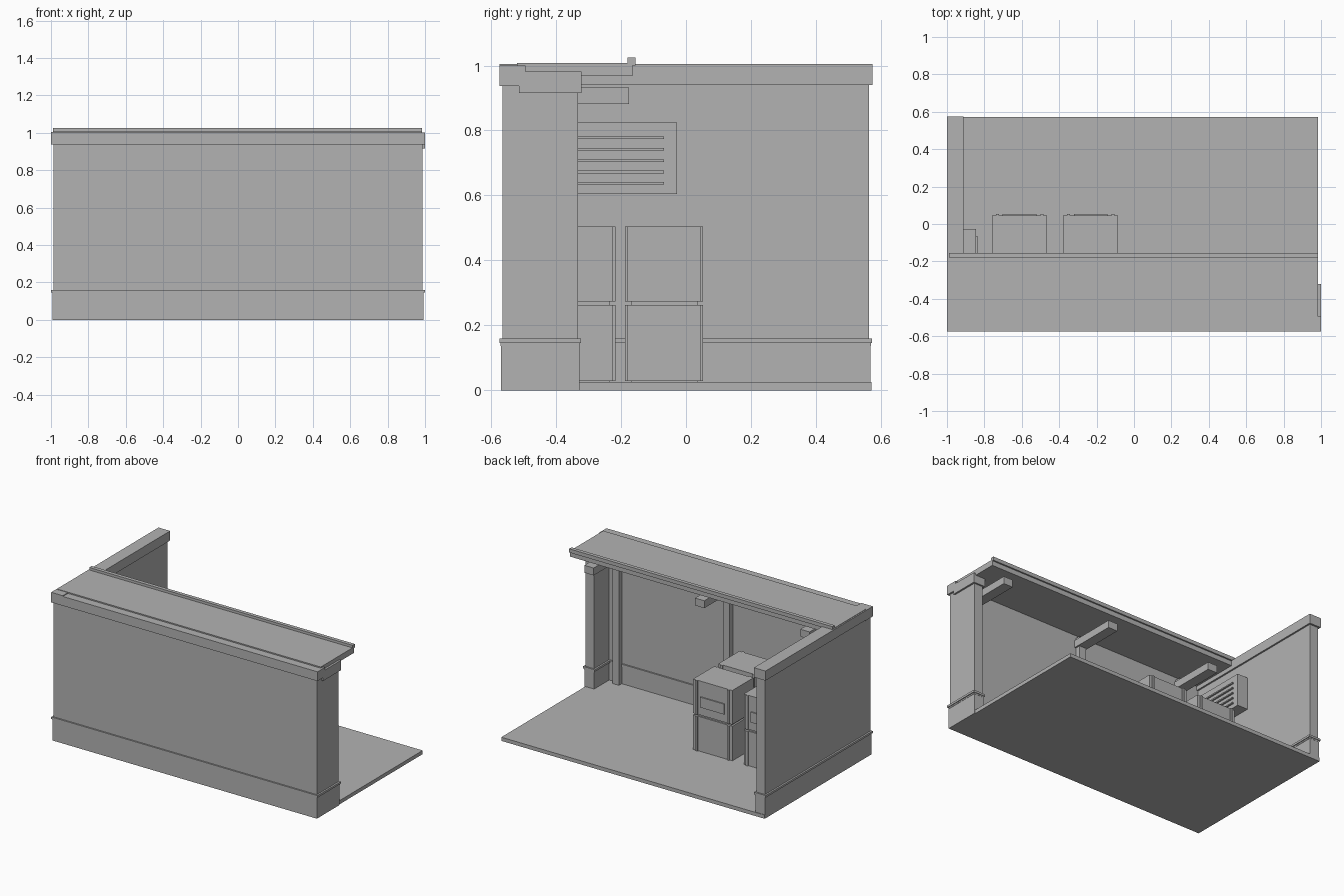
import bpy

cube = bpy.data.objects.get("Cube")
if cube:
    bpy.data.objects.remove(cube, do_unlink=True)

grey = bpy.data.materials.new("plain_grey")
grey.use_nodes = True
grey.diffuse_color = (0.45, 0.45, 0.45, 1)
grey.node_tree.nodes["Principled BSDF"].inputs["Base Color"].default_value = (0.45, 0.45, 0.45, 1)


def box(name, xs, ys, zs):
    """Flat-faced box given by its extent along each axis."""
    spans = (xs, ys, zs)
    bpy.ops.mesh.primitive_cube_add(size=1, location=[(a + b) / 2 for a, b in spans])
    ob = bpy.context.object
    ob.name = name
    ob.scale = [b - a for a, b in spans]
    bpy.ops.object.transform_apply(location=False, rotation=False, scale=True)
    ob.data.materials.append(grey)
    return ob


def wall(name, xs, ys):
    """Wall with a wider base and a moulding above the base."""
    def grow(span, d):
        return span[0] - d, span[1] + d
    box(name, xs, ys, (0.0, 0.96))
    box(name + "_base", grow(xs, 0.004), grow(ys, 0.005), (0.0, 0.137))
    box(name + "_moulding_lip", grow(xs, 0.006), grow(ys, 0.006), (0.137, 0.146))
    box(name + "_moulding", grow(xs, 0.012), grow(ys, 0.01), (0.146, 0.16))


# Floor and walls
box("floor", (-0.99, 0.985), (-0.56, 0.572), (0.0, 0.025))
wall("front_wall", (-0.987, 0.987), (-0.565, -0.495))
wall("side_wall", (-0.987, -0.923), (-0.565, 0.563))
wall("end_pier", (0.923, 0.987), (-0.565, -0.333))

# Top trims and roof
box("front_top_trim", (-0.999, 0.999), (-0.575, -0.495), (0.937, 1.0))
box("side_top_trim", (-0.999, -0.912), (-0.575, 0.575), (0.94, 1.005))
box("pier_cap", (0.912, 0.999), (-0.515, -0.322), (0.915, 0.982))
box("roof", (-0.99, 0.985), (-0.52, -0.165), (0.968, 1.008))
box("roof_lip", (-0.99, 0.985), (-0.18, -0.155), (1.0, 1.025))

# Posts with roof brackets
for i, x in enumerate((-0.77, 0.02, 0.85)):
    box(f"post_{i}", (x - 0.025, x + 0.025), (-0.5, -0.46), (0.02, 0.95))
    box(f"bracket_{i}", (x - 0.035, x + 0.035), (-0.5, -0.175), (0.882, 0.932))

# Wall vent with slats
box("vent_body", (-0.93, -0.845), (-0.43, -0.027), (0.605, 0.825))
for i in range(5):
    z = 0.637 + i * 0.035
    box(f"vent_slat_{i}", (-0.85, -0.835), (-0.39, -0.067), (z - 0.004, z + 0.004))


def cabinet(name, x, y):
    """Two stacked units with corner strips; x is the centre, y the front."""
    for part, z0, z1 in (("lower", 0.028, 0.262), ("upper", 0.274, 0.505)):
        box(f"{name}_{part}", (x - 0.147, x + 0.147), (y - 0.225, y), (z0, z1))
        for side in (-1, 1):
            for face, yc in (("front", y + 0.003), ("back", y - 0.228)):
                xc = x + side * 0.119
                box(f"{name}_{part}_{face}_strip", (xc - 0.008, xc + 0.008),
                    (yc - 0.005, yc + 0.005), (z0, z1))
    box(f"{name}_core", (x - 0.135, x + 0.135), (y - 0.215, y - 0.01), (0.02, 0.3))
    box(f"{name}_label_plate", (x - 0.09, x + 0.09), (y - 0.001, y + 0.008), (0.33, 0.4))


# Two rows of cabinets
for row, y in enumerate((0.045, -0.225)):
    for col, x in enumerate((-0.612, -0.232)):
        cabinet(f"cabinet_{row}_{col}", x, y)
